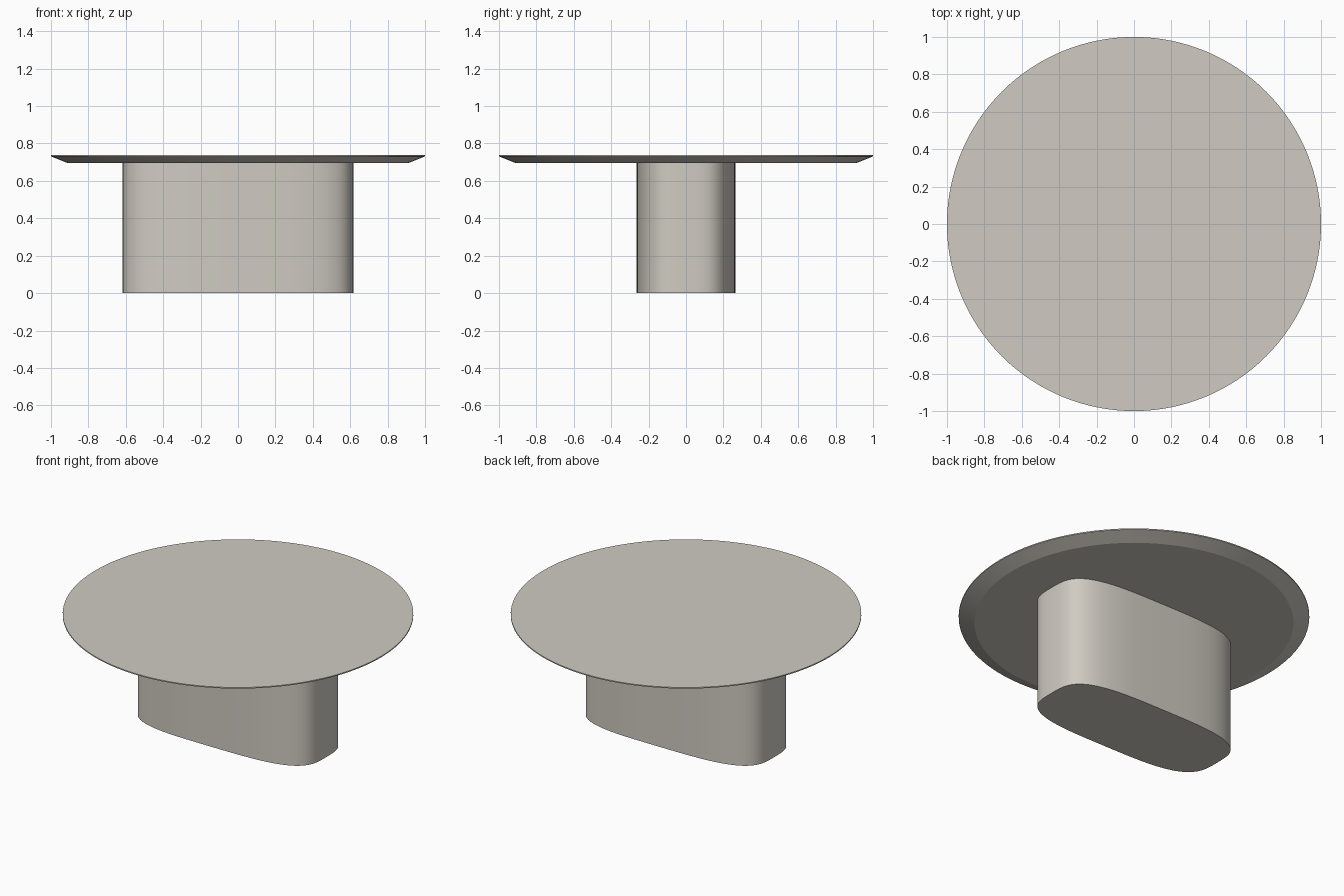
import bpy, bmesh, math

if "Cube" in bpy.data.objects:
    bpy.data.objects.remove(bpy.data.objects["Cube"])

stone = bpy.data.materials.new("warm_grey")
stone.diffuse_color = (0.63, 0.60, 0.54, 1)
stone.use_nodes = True
stone.node_tree.nodes["Principled BSDF"].inputs["Base Color"].default_value = stone.diffuse_color


def superellipse(a, b, n, count):
    """Closed outline with half-sizes a, b and squareness n."""
    pts = []
    for i in range(count):
        t = 2 * math.pi * i / count
        c, s = math.cos(t), math.sin(t)
        pts.append((a * math.copysign(abs(c) ** (2 / n), c),
                    b * math.copysign(abs(s) ** (2 / n), s)))
    return pts


def loft(name, sections):
    """Solid through stacked (outline, z) sections, capped at both ends."""
    bm = bmesh.new()
    rings = [[bm.verts.new((x, y, z)) for x, y in pts] for pts, z in sections]
    for low, high in zip(rings, rings[1:]):
        for i in range(len(low)):
            j = (i + 1) % len(low)
            bm.faces.new((low[i], low[j], high[j], high[i]))
    bm.faces.new(rings[0][::-1])
    bm.faces.new(rings[-1])
    mesh = bpy.data.meshes.new(name)
    bm.to_mesh(mesh)
    bm.free()
    mesh.materials.append(stone)
    obj = bpy.data.objects.new(name, mesh)
    bpy.context.collection.objects.link(obj)
    bpy.ops.object.select_all(action='DESELECT')
    obj.select_set(True)
    bpy.context.view_layer.objects.active = obj
    bpy.ops.object.shade_smooth_by_angle(angle=math.radians(20))
    return obj


# Round top with a bevelled underside and thin rim
loft("table_top", [(superellipse(r, r, 2, 128), z)
                   for r, z in ((0.91, 0.695), (1.0, 0.731), (1.0, 0.738))])

# Rounded pedestal
outline = superellipse(0.617, 0.265, 3.5, 128)
loft("pedestal", [(outline, 0.0), (outline, 0.695)])
